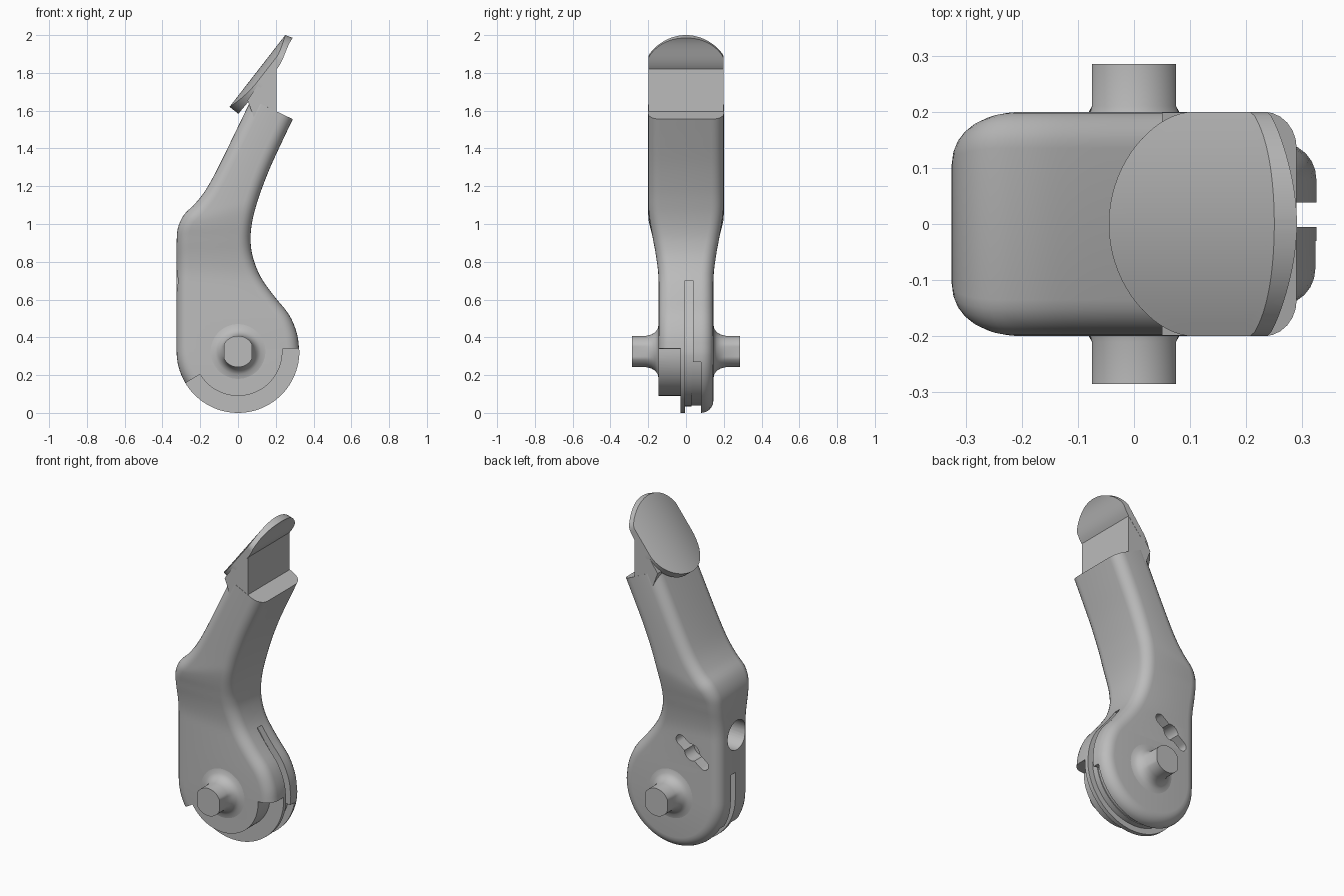
import bpy, bmesh, math
from mathutils import Vector

if "Cube" in bpy.data.objects:
    bpy.data.objects.remove(bpy.data.objects["Cube"], do_unlink=True)

R = 0.325            # radius of the round lower end
AXIS = 0.325         # height of the pivot axis

grey = bpy.data.materials.new("plain grey")
grey.use_nodes = True
grey.diffuse_color = (0.5, 0.5, 0.5, 1)
grey.node_tree.nodes["Principled BSDF"].inputs["Base Color"].default_value = (0.5, 0.5, 0.5, 1)


def finish(name, rings, caps=True):
    """Skin a list of equal closed rings into a solid object."""
    bm = bmesh.new()
    loops = [[bm.verts.new(p) for p in ring] for ring in rings]
    n = len(loops[0])
    for a, b in zip(loops, loops[1:]):
        for i in range(n):
            j = (i + 1) % n
            bm.faces.new((a[i], a[j], b[j], b[i]))
    for ring in (loops[0], loops[-1]):
        if caps:
            bm.faces.new(ring)
        else:            # bridge the two sides of the ring with strips
            for i in range(n // 2 - 1):
                bm.faces.new((ring[i], ring[i + 1], ring[n - 2 - i], ring[n - 1 - i]))
    bmesh.ops.recalc_face_normals(bm, faces=bm.faces)
    mesh = bpy.data.meshes.new(name)
    bm.to_mesh(mesh)
    bm.free()
    mesh.materials.append(grey)
    ob = bpy.data.objects.new(name, mesh)
    bpy.context.collection.objects.link(ob)
    return ob


def prism(name, outline, y0, y1):
    return finish(name, [[(x, y, z) for x, z in outline] for y in (y0, y1)])


def arc(r, start, end, n=40, cx=0.0, cz=AXIS):
    angles = [math.radians(start + (end - start) * i / n) for i in range(n + 1)]
    return [(cx + r * math.cos(a), cz + r * math.sin(a)) for a in angles]


def smooth(ob):
    bpy.ops.object.select_all(action='DESELECT')
    ob.select_set(True)
    bpy.context.view_layer.objects.active = ob
    bpy.ops.object.shade_smooth_by_angle(angle=math.radians(30))


def cut(ob, cutter):
    cutter.hide_render = True
    mod = ob.modifiers.new("cut", 'BOOLEAN')
    mod.operation = 'DIFFERENCE'
    mod.solver = 'EXACT'
    mod.object = cutter
    bpy.ops.object.select_all(action='DESELECT')
    bpy.context.view_layer.objects.active = ob
    ob.select_set(True)
    bpy.ops.object.modifier_apply(modifier=mod.name)
    bpy.data.objects.remove(cutter, do_unlink=True)


def spline(points, steps=4):
    pts = [Vector(p) for p in points]
    pts = [2 * pts[0] - pts[1]] + pts + [2 * pts[-1] - pts[-2]]
    out = []
    for a, b, c, d in zip(pts, pts[1:], pts[2:], pts[3:]):
        for k in range(steps):
            t = k / steps
            out.append(0.5 * (2 * b + (c - a) * t + (2 * a - 5 * b + 4 * c - d) * t * t
                              + (3 * b - a - 3 * c + d) * t ** 3))
    return out + [pts[-2]]


def blend(z, low, high):
    t = min(1, max(0, (z - low) / (high - low)))
    return t * t * (3 - 2 * t)


# lever body: matching left and right edge points, rounded towards front and back
edges = spline([
    (-R, AXIS, R, AXIS), (-R, .42, .312, .42), (-R, .52, .27, .52), (-R, .62, .19, .62),
    (-R, .72, .12, .72), (-R, .82, .08, .82), (-R, .90, .067, .90),
    (-.318, .98, .069, .97), (-.285, 1.05, .081, 1.04), (-.225, 1.11, .10, 1.11),
    (-.165, 1.19, .127, 1.19), (-.10, 1.31, .175, 1.31), (0, 1.515, .24, 1.45),
    (.07, 1.66, .29, 1.555)])
bottom = arc(R, 180, 360, 49)
left = [Vector(e[:2]) for e in edges[1:]]
right = [Vector(e[2:]) for e in edges[1:]]
path = left[::-1] + [Vector(p) for p in bottom] + right
normals = []
for i in range(len(path)):
    t = (path[min(i + 1, len(path) - 1)] - path[max(i - 1, 0)]).normalized()
    normals.append(Vector((-t.y, t.x)))          # points into the body
EDGE = 0.065
rings = []
for side in (-1, 1):
    layer = []
    for k in range(7):
        a = math.pi / 2 * k / 6
        ring = []
        for i, (p, nrm) in enumerate(zip(path, normals)):
            z = min(p.y, path[len(path) - 1 - i].y)
            half = 0.145 + 0.055 * blend(z, 0.72, 1.1)
            q = p + nrm * EDGE * (1 - math.cos(a))
            ring.append((q.x, side * (half - EDGE * (1 - math.sin(a))), q.y))
        layer.append(ring)
    rings += layer[::-1] if side < 0 else layer
body = finish("lever_body", rings, caps=False)

# front relief around the hub
cut(body, prism("relief_cutter", arc(.235, 3, -149) + arc(.45, -149, 3), -.4, -.03))
# groove that runs around the lower rim
groove = ([(-.29, .48)] + arc(.29, 180, 360) + [(.27, .42), (.22, .52), (.15, .61), (.09, .70)]
          + [(.3, .70)] + arc(.45, 360, 180) + [(-.45, .48)])
cut(body, prism("groove_cutter", groove, -.005, .038))
# wider part of the groove
cut(body, prism("wide_groove_cutter", arc(.285, -10, -150) + arc(.47, -150, -10), .03, .08))

# slanted slot with a round middle in the back face
slope = math.degrees(math.atan2(.12, .165))
slot = (arc(.03, slope - 90, slope + 90, 12, -.065, .665)
        + arc(.03, slope + 90, slope + 270, 12, -.22, .552))
cut(body, prism("slot_cutter", slot, .06, .3))
cut(body, prism("slot_hole_cutter", arc(.05, 0, 350, 35, -.142, .608), .055, .31))

# round hole in the narrow left-hand edge
hole = [[(x, -.02 + p, q) for p, q in arc(.088, 0, 350, 35, 0, .70)] for x in (-.5, -.13)]
cut(body, finish("side_hole_cutter", hole))
smooth(body)

# neck between body and thumb pad
neck = prism("neck", [(.10, 1.52), (.205, 1.52), (.205, 1.86), (.18, 1.84), (.05, 1.655), (.06, 1.63)],
             -.1985, .1985)
smooth(neck)

# thumb pad: crowned sloping plate with rounded ends
A, B = Vector((-.045, 0, 1.62)), Vector((.25, 0, 2.0))
length = (B - A).length
u = (B - A).normalized()
n = Vector((-u.z, 0, u.x))
rings = []
for i in range(41):
    s = length * (1 - math.cos(math.pi * i / 40)) / 2
    d = length - s
    half = max(.008, min(.1995,
                         math.sqrt(max(0, .4 * s - s * s)) if s < .2 else 1,
                         math.sqrt(max(0, .474 * d - d * d)) if d < .2 else 1))
    under = -.06 - .015 * blend(s, 0, .31) + .034 * blend(s, .31, length)
    ys = [half * (2 * k / 16 - 1) for k in range(17)]
    top = [A + u * s + n * (-.035 * (y / .2) ** 2) + Vector((0, y, 0)) for y in ys]
    low = [A + u * (s + .013 * s / length) + n * under + Vector((0, y, 0)) for y in reversed(ys)]
    rings.append(top + low)
smooth(finish("thumb_pad", rings))

# pivot pins with flared bases and two flats
for name, side in (("front_pin", -1), ("back_pin", 1)):
    rings = []
    for r, y in ((.15, .12), (.145, .145), (.12, .15), (.102, .163), (.09, .183),
                 (.083, .21), (.083, .285)):
        flat = .075 if y > .19 else 1
        rings.append([(max(-flat, min(flat, x)), side * y, z) for x, z in arc(r, 0, 354, 59)])
    smooth(finish(name, rings))
